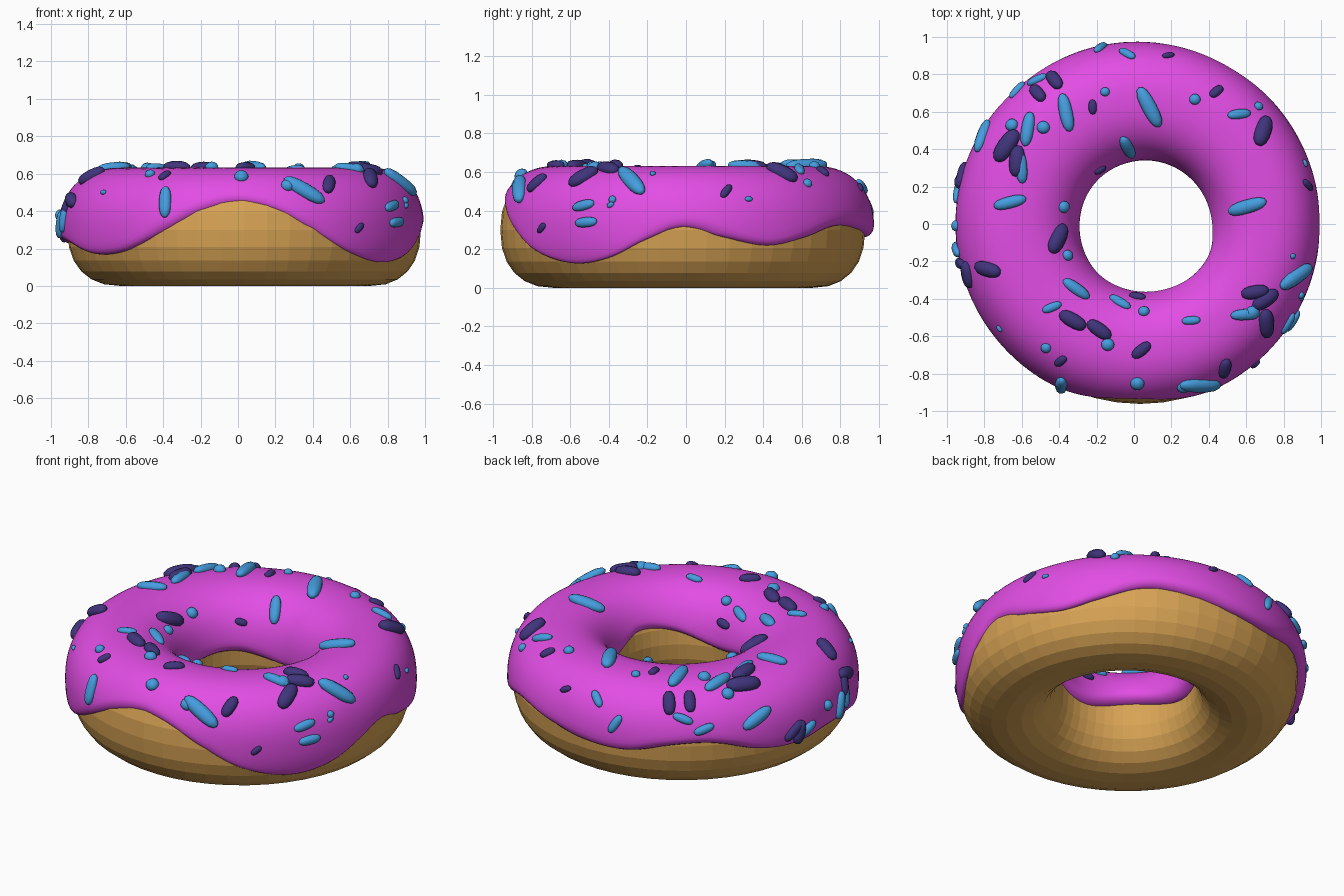
import bpy, bmesh
from math import sin, cos, pi, asin, acos, radians, hypot, atan2, sqrt
from mathutils import Vector, Matrix

if "Cube" in bpy.data.objects:
    bpy.data.objects.remove(bpy.data.objects["Cube"])


def material(name, rgb):
    m = bpy.data.materials.new(name)
    m.diffuse_color = (*rgb, 1)
    m.use_nodes = True
    m.node_tree.nodes["Principled BSDF"].inputs["Base Color"].default_value = m.diffuse_color
    return m


def finish(bm, name, mat, smooth=False):
    bmesh.ops.recalc_face_normals(bm, faces=bm.faces)
    me = bpy.data.meshes.new(name)
    bm.to_mesh(me)
    bm.free()
    me.materials.append(mat)
    for p in me.polygons:
        p.use_smooth = smooth
    ob = bpy.data.objects.new(name, me)
    bpy.context.collection.objects.link(ob)
    return ob


def spow(v, e):
    return abs(v) ** e * (1 if v >= 0 else -1)


def ring_point(th, ph, ro, ri, half, co, ci):
    """Point on a squarish torus whose hole and rim have their own centres."""
    c, s = spow(cos(ph), 1 / 1.15), spow(sin(ph), 1 / 1.15)
    k = (c + 1) / 2
    r = ri + (ro - ri) * k
    return Vector((ci[0] + (co[0] - ci[0]) * k + r * cos(th),
                   ci[1] + (co[1] - ci[1]) * k + r * sin(th), 0.3 + half * s))


def dough_pt(th, ph):
    return ring_point(th, ph, 0.945, 0.39, 0.3, (0.033, -0.017), (0.045, -0.015))


def icing_pt(th, ph):
    return ring_point(th, ph, 0.975, 0.35, 0.332, (0.02, 0.0), (0.06, -0.01))


def skin(bm, rows, closed):
    vs = [[bm.verts.new(p) for p in row] for row in rows]
    n, m = len(vs), len(vs[0])
    for i in range(n):
        for j in range(m if closed else m - 1):
            a, b, k = vs[i], vs[(i + 1) % n], (j + 1) % m
            bm.faces.new((a[j], b[j], b[k], a[k]))


def wave(keys, deg):
    """Smooth periodic curve through (degrees, height) keys."""
    n = len(keys)
    key = lambda i: (keys[i % n][0] + 360 * (i // n), keys[i % n][1])
    for i in range(n):
        (x0, y0), (x1, y1), (x2, y2), (x3, y3) = (key(i + d) for d in (-1, 0, 1, 2))
        if x1 <= deg <= x2:
            h = x2 - x1
            t = (deg - x1) / h
            m1, m2 = h * (y2 - y0) / (x2 - x0), h * (y3 - y1) / (x3 - x1)
            return ((2*t**3 - 3*t*t + 1) * y1 + (t**3 - 2*t*t + t) * m1
                    + (3*t*t - 2*t**3) * y2 + (t**3 - t*t) * m2)
    return keys[0][1]


# dough ring, faceted
bm = bmesh.new()
skin(bm, [[dough_pt(2*pi*i/48, 2*pi*j/24) for j in range(24)] for i in range(48)], True)
finish(bm, "dough", material("dough", (0.69, 0.37, 0.09)))

# icing with a wavy outer and inner edge
outer = [(0, .315), (12, .26), (27, .21), (40, .25), (57, .325), (75, .30), (90, .265),
         (106, .257), (123, .315), (135, .32), (152, .24), (167, .215), (180, .235),
         (195, .22), (214, .155), (229, .18), (243, .29), (256, .415), (268, .468),
         (280, .425), (293, .30), (306, .175), (322, .11), (336, .145), (349, .25)]
inner = [(0, .36), (45, .27), (90, .24), (135, .30), (180, .28), (225, .345),
         (268, .30), (315, .40), (340, .42)]


def edge_angle(z):
    return asin(spow((z - 0.3) / 0.332, 1.15))


rows = []
for i in range(144):
    th, deg = 2*pi*i/144, 360*i/144
    a, b = edge_angle(wave(outer, deg)), pi - edge_angle(wave(inner, deg))
    lip = 0.13
    steps = [lip * s for s in (0, .03, .12, .3, .6, 1)]
    body = [a + lip + (b - a - 2*lip) * j / 36 for j in range(1, 36)]
    row = []
    for ph in [a + s for s in steps] + body + [b - s for s in reversed(steps)]:
        s = min(1, (ph - a) / lip, (b - ph) / lip)
        h = sqrt(max(0, 1 - (1 - s) ** 2))
        top, base = icing_pt(th, ph), dough_pt(th, ph)
        # start just inside the dough and round up to full thickness
        core = Vector((0.03 + 0.66 * cos(th), -0.015 + 0.66 * sin(th), 0.3))
        base += (core - base).normalized() * 0.012
        row.append(base.lerp(top, h))
    rows.append(row)
bm = bmesh.new()
skin(bm, rows, False)
finish(bm, "icing", material("icing", (0.76, 0.075, 0.78)), True)


# sprinkles, laid tangent to the icing
def add_sprinkle(bm, th, ph, length, width, heading=None, tilt=0):
    """heading: degrees seen from above; without it, tilt is degrees from level."""
    p, e = icing_pt(th, ph), 0.01
    et = (icing_pt(th + e, ph) - p).normalized()
    ep = (icing_pt(th, ph - e) - p).normalized()
    n = ep.cross(et).normalized()
    if n.dot(p - Vector((0.66*cos(th), 0.66*sin(th), 0.3))) < 0:
        n = -n
    if heading is None:
        d = et * cos(radians(tilt)) - ep * sin(radians(tilt))
    else:
        v = Vector((cos(radians(heading)), sin(radians(heading)), 0))
        rad = Vector((cos(th), sin(th), 0))
        k = ep.dot(rad)
        k = max(abs(k), 0.15) * (1 if k >= 0 else -1)
        d = et * v.dot(et) + ep * (v.dot(rad) / k)
    d.normalize()
    rot = Matrix((n.cross(d), n, d)).transposed().to_4x4()
    mat = Matrix.Translation(p + n * 0.003) @ rot
    res = bmesh.ops.create_uvsphere(bm, u_segments=10, v_segments=8, radius=1)
    stretch = length > width * 1.1
    for v in res["verts"]:
        f = 1 + (0.25 * v.co.z ** 2 if stretch else 0)
        v.co = mat @ Vector((v.co.x*f*width/2, v.co.y*f*width*0.42, v.co.z*length/2))


def add_at(bm, x, y, heading, length, width):
    th = atan2(y, x - 0.03)
    k = (hypot(x - 0.03, y) - 0.35) / 0.625
    ph = acos(spow(max(-1, min(1, 2*k - 1)), 1.15))
    add_sprinkle(bm, th, ph, length, width, heading)


light = [(.07, .63, 115, .24), (-.37, .60, 100, .21), (-.57, .51, 80, .19),
         (.59, .10, 15, .22), (-.67, .12, 15, .18), (-.06, .42, 115, .17),
         (-.33, -.34, 145, .17), (.87, -.28, 35, .24), (.36, -.86, 0, .25),
         (-.38, -.86, 90, .18), (-.61, .31, 95, .18), (-.80, .47, 70, .20),
         (.56, .59, 5, .13), (.59, -.48, 5, .16), (-.03, .91, 150, .11),
         (-.10, -.41, 150, .13), (.83, -.53, 60, .13), (-.45, -.44, 25, .11),
         (.29, -.51, 5, .10), (-.51, .77, 25, .12), (-.92, -.21, 150, .14)]
dark = [(.69, .50, 70, .18), (-.68, .42, 55, .20), (-.43, -.07, 65, .18),
        (-.34, -.51, 150, .16), (-.20, -.56, 145, .15), (.71, -.53, 95, .17),
        (.70, -.40, 35, .16), (.64, -.36, 10, .15), (.49, -.77, 80, .13),
        (-.42, .77, 125, .14), (-.51, .70, 130, .13), (-.78, -.24, 165, .16),
        (.03, -.67, 40, .12), (-.63, .34, 85, .17), (-.88, -.27, 100, .15),
        (-.92, .23, 50, .14), (.44, .71, 35, .09), (-.39, -.73, 40, .08),
        (-.01, -.38, 170, .09), (-.23, .63, 90, .08), (-.21, .30, 30, .07)]
balls = [(.32, .67, .06), (-.49, .52, .07), (-.65, .53, .07), (-.16, .71, .05),
         (-.40, .10, .066), (-.38, -.16, .06), (.03, -.46, .06), (-.15, -.64, .07),
         (.02, -.85, .075), (.63, -.47, .075), (.27, -.87, .07), (-.47, -.66, .055),
         (.67, .63, .05), (.85, -.17, .03), (.90, -.38, .04), (-.94, -.01, .06)]
# low on the outer wall: bearing, height, tilt, length
wall_light = [(-32, .34, 5, .13), (-35, .42, 0, .05), (-24, .43, 30, .04), (20, .46, 0, .04),
              (217, .50, 0, .04), (102, .42, 60, .12), (132, .42, 20, .12),
              (170, .30, 25, .13), (188, .33, 70, .16)]
wall_dark = [(-50, .31, 40, .07), (13, .50, 50, .09), (164, .32, 35, .15),
             (193, .42, 70, .14), (80, .52, 30, .07)]

blue, navy = bmesh.new(), bmesh.new()
for bm, spots, base, slope in ((blue, light, .02, .26), (navy, dark, .012, .43)):
    for x, y, a, l in spots:
        add_at(bm, x, y, a, l, base + slope * l)
for bm, spots in ((blue, wall_light), (navy, wall_dark)):
    for deg, z, tilt, l in spots:
        add_sprinkle(bm, radians(deg), edge_angle(z), l, min(l, 0.015 + 0.3 * l), None, tilt)
for x, y, d in balls:
    add_at(blue, x, y, 0, d, d)
finish(blue, "light_sprinkles", material("light_sprinkles", (0.06, 0.34, 0.74)), True)
finish(navy, "dark_sprinkles", material("dark_sprinkles", (0.05, 0.035, 0.2)), True)
